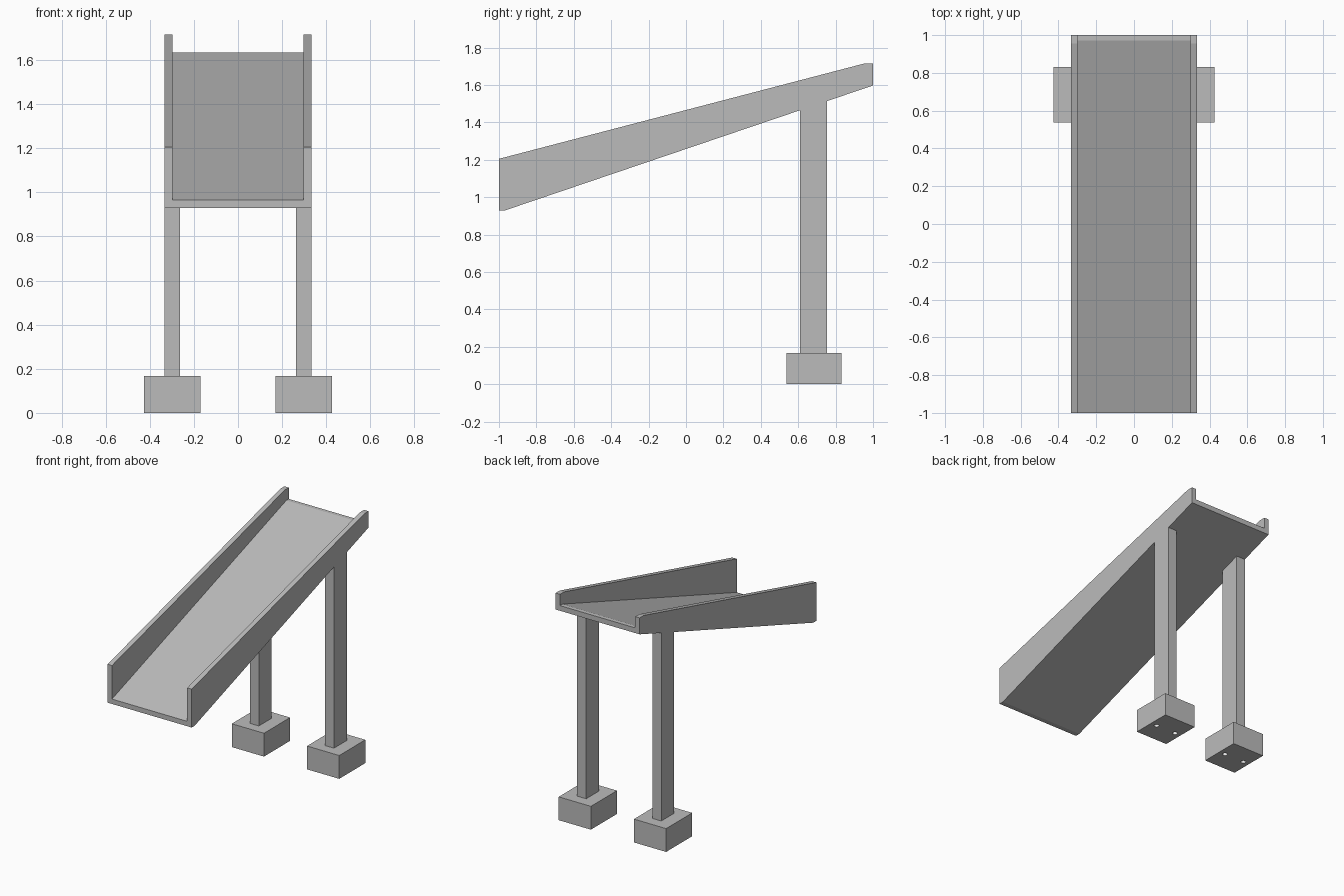
import bpy
import bmesh
from mathutils import Matrix

old = bpy.data.objects.get("Cube")
if old:
    bpy.data.objects.remove(old, do_unlink=True)


def material(name, level):
    mat = bpy.data.materials.new(name)
    mat.use_nodes = True
    colour = (level, level, level, 1)
    mat.diffuse_color = colour
    mat.node_tree.nodes["Principled BSDF"].inputs["Base Color"].default_value = colour
    return mat


CONCRETE = material("concrete grey", 0.5)
SOCKET = material("pale socket grey", 0.85)


def finish(name, bm, *mats):
    bmesh.ops.recalc_face_normals(bm, faces=bm.faces)
    mesh = bpy.data.meshes.new(name)
    bm.to_mesh(mesh)
    bm.free()
    obj = bpy.data.objects.new(name, mesh)
    bpy.context.collection.objects.link(obj)
    for mat in mats:
        mesh.materials.append(mat)
    return obj


def extrude_profile(name, profile, x0, x1):
    """Extrude a (y, z) side profile from x0 to x1."""
    bm = bmesh.new()
    face = bm.faces.new([bm.verts.new((x0, y, z)) for y, z in profile])
    moved = bmesh.ops.extrude_face_region(bm, geom=[face])["geom"]
    verts = [v for v in moved if isinstance(v, bmesh.types.BMVert)]
    bmesh.ops.translate(bm, verts=verts, vec=(x1 - x0, 0, 0))
    return finish(name, bm, CONCRETE)


# Deck outline: underside rises from a short flat lip at the low end
HALF, INNER = 0.333, 0.298
SLOPE = 0.3395
LIP_Y, LOW_Z = -0.965, 0.93
FLOOR_LOW, FLOOR_HIGH = 0.965, 1.634


def underside(y):
    return LOW_Z + (y - LIP_Y) * SLOPE


bottom = [(-1, LOW_Z), (LIP_Y, LOW_Z), (1, underside(1))]

# Sloping floor between the rails
extrude_profile("ramp_floor", bottom + [(1, FLOOR_HIGH), (0.972, FLOOR_HIGH), (-1, FLOOR_LOW)],
                -INNER, INNER)

BASE_X, BASE_Y, BASE_H = 0.298, 0.685, 0.167
POST_Y = (0.61, 0.755)

for side, label in ((-1, "right"), (1, "left")):
    # Side rail, tapering toward the high end
    extrude_profile(label + "_rail", bottom + [(1, 1.715), (0.955, 1.715), (-1, 1.205)],
                    side * INNER, side * HALF)

    # Post, cut to the slope of the deck
    y0, y1 = POST_Y
    extrude_profile(label + "_post",
                    [(y0, BASE_H), (y1, BASE_H), (y1, underside(y1)), (y0, underside(y0))],
                    side * 0.262, side * HALF)

    # Footing block
    bm = bmesh.new()
    size = Matrix.Diagonal((0.255, 0.295, BASE_H, 1))
    bmesh.ops.create_cube(bm, size=1, matrix=Matrix.Translation(
        (side * BASE_X, BASE_Y, BASE_H / 2)) @ size)
    footing = finish(label + "_footing", bm, CONCRETE, SOCKET)

    # Two round sockets in the underside of the footing
    bm = bmesh.new()
    for dx in (-0.08, 0.08):
        bmesh.ops.create_cone(bm, cap_ends=True, segments=16, radius1=0.017,
                              radius2=0.017, depth=0.04, matrix=Matrix.Translation(
                                  (side * BASE_X + dx, BASE_Y, 0)))
    for face in bm.faces:
        face.material_index = 1
    cutter = finish(label + "_socket_cutter", bm, CONCRETE, SOCKET)
    cutter.hide_render = True
    cutter.hide_set(True)
    cut = footing.modifiers.new("sockets", "BOOLEAN")
    cut.operation = "DIFFERENCE"
    cut.solver = "EXACT"
    cut.object = cutter
